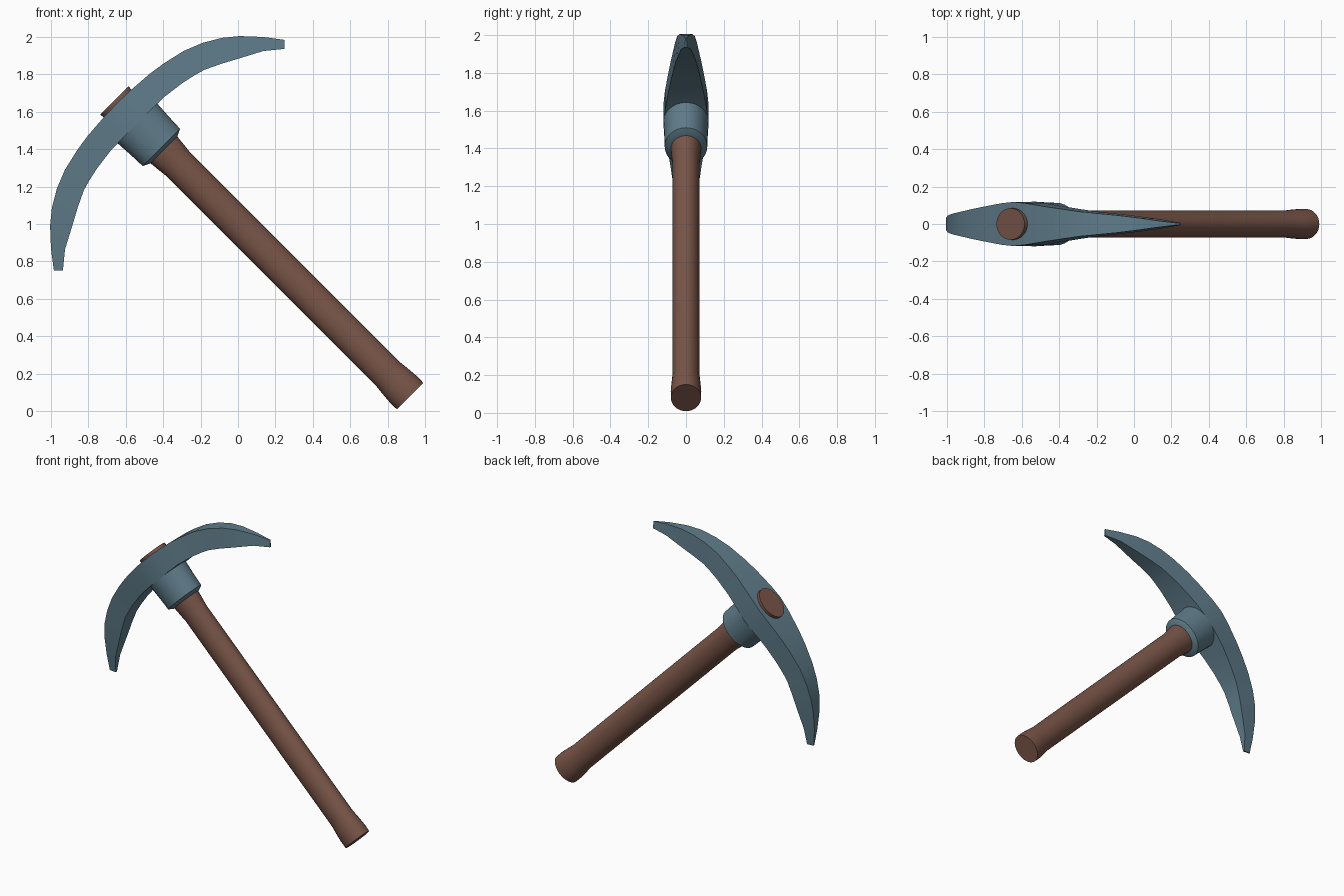
import bpy, bmesh, math
from mathutils import Matrix, Vector

if "Cube" in bpy.data.objects:
    bpy.data.objects.remove(bpy.data.objects["Cube"], do_unlink=True)

# Tool frame: local z runs up the handle, local x along the head
FRAME = Matrix.Translation((0.92, 0, 0.08)) @ Matrix.Rotation(math.radians(-45), 4, "Y")
FLATTEN = 0.8  # oval handle and socket, thinner sideways


def material(name, rgb):
    mat = bpy.data.materials.new(name)
    mat.use_nodes = True
    mat.diffuse_color = (*rgb, 1)
    mat.node_tree.nodes["Principled BSDF"].inputs["Base Color"].default_value = (*rgb, 1)
    return mat


def loft(name, rings, mat):
    """Skin a closed solid through rings of equal point count."""
    bm = bmesh.new()
    loops = [[bm.verts.new(FRAME @ Vector(p)) for p in ring] for ring in rings]
    n = len(loops[0])
    for a, b in zip(loops, loops[1:]):
        for i in range(n):
            j = (i + 1) % n
            bm.faces.new((a[i], a[j], b[j], b[i]))
    bm.faces.new(loops[0][::-1])
    bm.faces.new(loops[-1])
    bmesh.ops.recalc_face_normals(bm, faces=bm.faces)
    mesh = bpy.data.meshes.new(name)
    bm.to_mesh(mesh)
    bm.free()
    obj = bpy.data.objects.new(name, mesh)
    bpy.context.collection.objects.link(obj)
    mesh.materials.append(mat)
    bpy.ops.object.select_all(action="DESELECT")
    obj.select_set(True)
    bpy.context.view_layer.objects.active = obj
    bpy.ops.object.shade_smooth_by_angle(angle=math.radians(32))
    return obj


def oval(radius, height, sides=32):
    angles = [2 * math.pi * i / sides for i in range(sides)]
    return [(radius * math.cos(a), FLATTEN * radius * math.sin(a), height) for a in angles]


wood = material("brown_wood", (0.191, 0.091, 0.065))
steel = material("blue_grey_steel", (0.117, 0.205, 0.258))

# Handle: flared at the butt and below the socket
handle_profile = [(0.100, 0), (0.101, 0.05), (0.096, 0.11), (0.090, 0.165), (0.090, 1.755),
                  (0.095, 1.80), (0.102, 1.87), (0.106, 2.235)]
loft("handle", [oval(r, h) for r, h in handle_profile], wood)

# Socket collar with a bevelled lower rim
collar_profile = [(0.104, 1.862), (0.141, 1.881), (0.144, 1.96), (0.150, 2.062)]
loft("socket_collar", [oval(r, h) for r, h in collar_profile], steel)

# Curved head: (outer x, outer z, inner x, inner z, outer half width, inner half width)
half_sections = [
    (0.09, 2.213, 0.09, 2.062, 0.111, 0.111),
    (0.233, 2.203, 0.202, 2.060, 0.093, 0.097),
    (0.331, 2.188, 0.323, 2.044, 0.081, 0.081),
    (0.448, 2.161, 0.400, 2.027, 0.066, 0.071),
    (0.55, 2.120, 0.456, 2.011, 0.056, 0.064),
    (0.641, 2.067, 0.540, 1.971, 0.046, 0.055),
    (0.716, 2.006, 0.607, 1.935, 0.034, 0.047),
    (0.803, 1.912, 0.750, 1.859, 0.016, 0.026),
    (0.872, 1.821, 0.838, 1.787, 0.003, 0.006),
]


def head_section(side, ox, oz, ix, iz, ow, iw):
    return [(side * ox, -ow, oz), (side * ox, ow, oz), (side * ix, iw, iz), (side * ix, -iw, iz)]


centre = head_section(1, 0, 2.215, 0, 2.062, 0.118, 0.118)
left_arm = [head_section(1, *s) for s in half_sections]
right_arm = [head_section(-1, *s) for s in reversed(half_sections)]
loft("pick_head", right_arm + [centre] + left_arm, steel)
